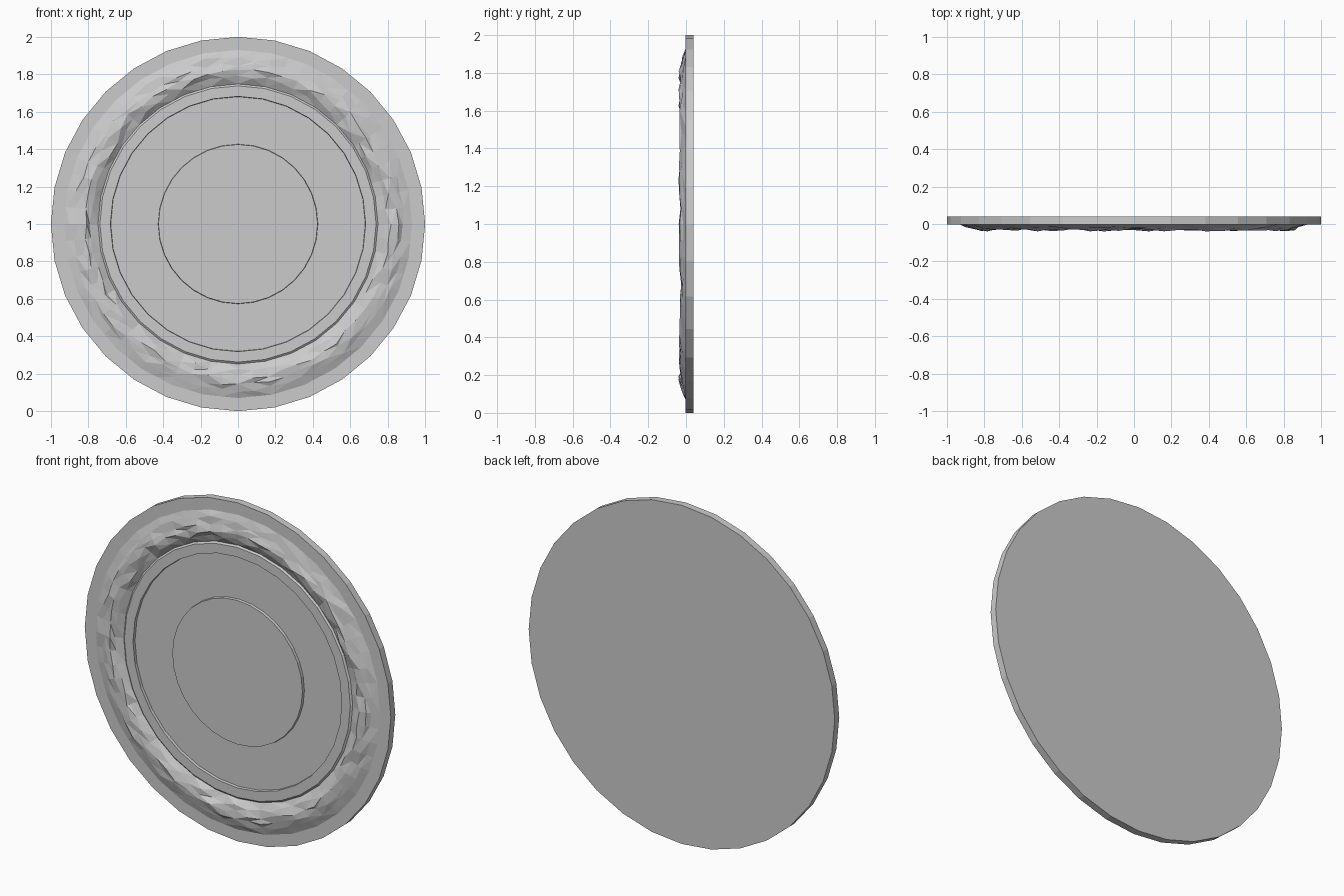
import bpy, bmesh, math, random

if "Cube" in bpy.data.objects:
    bpy.data.objects.remove(bpy.data.objects["Cube"])

random.seed(7)
N = 64           # points per loop, lying on a 32-sided polygon
SIDES = 32
STEP = 2 * math.pi / N


def loop_point(r, y, i):
    # odd points sit on the middle of a polygon side
    if i % 2:
        r *= math.cos(math.pi / SIDES)
    a = i * STEP
    return (r * math.sin(a), y, 1 + r * math.cos(a))


def lathe(name, profile, step=1, rough=None, cap_start=False, cap_end=False):
    """Spin (radius, y) pairs about the plate axis; rough = (radial, depth) noise per inner loop."""
    bm = bmesh.new()
    loops = []
    for k, (r, y) in enumerate(profile):
        dr, dy = rough[k] if rough else (0, 0)
        loops.append([bm.verts.new(loop_point(r + random.uniform(-dr, dr),
                                              max(y + random.uniform(-dy, dy), -0.04), i))
                      for i in range(0, N, step)])
    for a, b in zip(loops, loops[1:]):
        n = len(a)
        for i in range(n):
            j = (i + 1) % n
            bm.faces.new((a[i], a[j], b[j], b[i]))
    if cap_start:
        bm.faces.new(loops[0])
    if cap_end:
        bm.faces.new(loops[-1])
    bmesh.ops.recalc_face_normals(bm, faces=bm.faces)
    bm.faces.ensure_lookup_table()
    # the front-most wide face must look toward -y
    front = bm.faces[-1]
    front.normal_update()
    if front.normal.y > 0:
        bmesh.ops.reverse_faces(bm, faces=bm.faces)
    if rough:
        bmesh.ops.triangulate(bm, faces=bm.faces, quad_method='SHORT_EDGE')
    me = bpy.data.meshes.new(name)
    bm.to_mesh(me)
    bm.free()
    ob = bpy.data.objects.new(name, me)
    bpy.context.collection.objects.link(ob)
    return ob


# flat back, outer wall and flat outer rim
lathe("plate_rim", [(1.0, 0.04), (1.0, -0.002), (0.93, -0.002)], step=2, cap_start=True)

# rough carved wreath band
lathe("carved_wreath",
      [(0.93, -0.002), (0.89, -0.017), (0.855, -0.027), (0.82, -0.031), (0.785, -0.020), (0.748, 0.002)],
      rough=[(0, 0), (0.012, 0.004), (0.014, 0.007), (0.014, 0.009), (0.012, 0.008), (0, 0)])

# stepped inner plaque: raised ring, shallow recess, raised centre disc
lathe("inner_plaque",
      [(0.748, 0.002), (0.738, -0.006), (0.682, -0.006), (0.68, 0.010),
       (0.427, 0.010), (0.425, -0.006)], step=2, cap_end=True)
